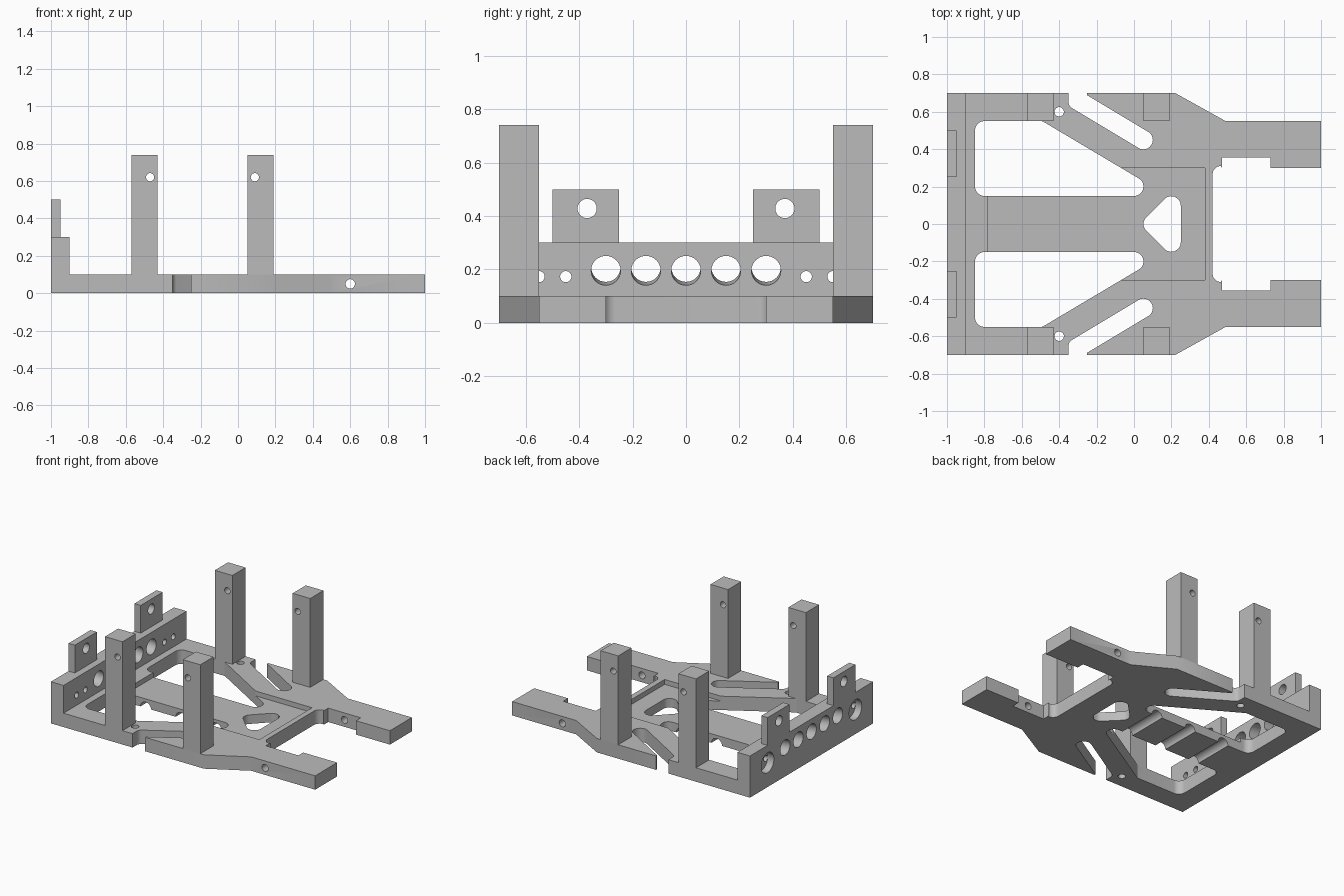
import bpy, bmesh, math
from mathutils import Vector

cube = bpy.data.objects.get("Cube")
if cube:
    bpy.data.objects.remove(cube, do_unlink=True)

grey = bpy.data.materials.new("light_grey")
grey.use_nodes = True
colour = (0.5, 0.5, 0.5, 1)
grey.diffuse_color = colour
grey.node_tree.nodes["Principled BSDF"].inputs["Base Color"].default_value = colour

AXES = {"x": lambda a, b, h: (h, a, b),
        "y": lambda a, b, h: (a, h, b),
        "z": lambda a, b, h: (a, b, h)}


def rounded(corners, steps=8):
    """Turn (x, y) or (x, y, radius) corners into a filleted outline."""
    out = []
    n = len(corners)
    for i, c in enumerate(corners):
        p = Vector(c[:2])
        if len(c) == 2:
            out.append(p)
            continue
        r = c[2]
        a = (Vector(corners[i - 1][:2]) - p).normalized()
        b = (Vector(corners[(i + 1) % n][:2]) - p).normalized()
        half = a.angle(b) / 2
        centre = p + (a + b).normalized() * r / math.sin(half)
        t = r / math.tan(half)
        v0, v1 = p + a * t - centre, p + b * t - centre
        for k in range(steps + 1):
            f = k / steps
            d = v0 * (1 - f) + v1 * f
            out.append(centre + d.normalized() * r)
    return out


def prism(name, pts, h0, h1, axis="z", shear=0.0):
    """Extrude an outline from h0 to h1 along an axis."""
    bm = bmesh.new()
    put = AXES[axis]
    low = [bm.verts.new(put(p[0], p[1] + shear, h0)) for p in pts]
    high = [bm.verts.new(put(p[0], p[1], h1)) for p in pts]
    bm.faces.new(low)
    bm.faces.new(high)
    for i in range(len(pts)):
        j = (i + 1) % len(pts)
        bm.faces.new((low[i], low[j], high[j], high[i]))
    bmesh.ops.recalc_face_normals(bm, faces=bm.faces)
    me = bpy.data.meshes.new(name)
    bm.to_mesh(me)
    bm.free()
    me.materials.append(grey)
    ob = bpy.data.objects.new(name, me)
    bpy.context.collection.objects.link(ob)
    return ob


def box(name, x0, x1, y0, y1, z0, z1):
    return prism(name, [(x0, y0), (x1, y0), (x1, y1), (x0, y1)], z0, z1)


def rod(a, b, r, h0, h1, axis, shear=0.0, n=32):
    pts = [(a + r * math.cos(math.tau * k / n), b + r * math.sin(math.tau * k / n))
           for k in range(n)]
    return prism("cutter", pts, h0, h1, axis, shear)


def flip(pts, s):
    return [(p[0], p[1] * s) for p in pts]


def cut(ob, cutters):
    bpy.ops.object.select_all(action="DESELECT")
    bpy.context.view_layer.objects.active = ob
    ob.select_set(True)
    for c in cutters:
        c.hide_render = True
        m = ob.modifiers.new("cut", "BOOLEAN")
        m.operation = "DIFFERENCE"
        m.solver = "EXACT"
        m.object = c
        bpy.ops.object.modifier_apply(modifier=m.name)
        bpy.data.objects.remove(c, do_unlink=True)
    bpy.ops.object.shade_smooth_by_angle(angle=math.radians(30))


# Base plate with two forward arms
side = rounded([(0.42, 0.3, 0.04), (0.47, 0.3), (0.47, 0.355), (0.73, 0.355),
                (0.73, 0.3), (1, 0.3), (1, 0.55), (0.49, 0.55), (0.22, 0.7), (-1, 0.7)][1:])
inner = rounded([(0.42, 0), (0.42, 0.31, 0.045), (0.47, 0.31)])[1:-1]
half = inner + side
base = prism("base_plate", half + flip(reversed(half), -1), 0, 0.1)

window = rounded([(-0.85, 0.15, 0.05), (0.05, 0.15, 0.049), (0.05, 0.229, 0.049),
                  (-0.49, 0.55, 0.03), (-0.85, 0.55, 0.05)])
slot = rounded([(-0.35, 0.8), (-0.35, 0.631, 0.04), (0.067, 0.381, 0.049),
                (0.119, 0.467, 0.049), (-0.25, 0.688), (-0.25, 0.8)])
triangle = rounded([(0.03, 0, 0.05), (0.25, -0.22, 0.05), (0.25, 0.22, 0.05)])

cutters = [box("cutter", -0.78, 0.38, -0.3, 0.3, 0.065, 0.2),
           prism("cutter", triangle, -0.1, 0.2)]
for s in (-1, 1):
    cutters += [prism("cutter", flip(window, s), -0.1, 0.2),
                prism("cutter", flip(slot, s), -0.1, 0.2),
                rod(-0.4, 0.6 * s, 0.025, -0.1, 0.2, "z")]
cutters.append(rod(0.6, 0.05, 0.025, -0.8, 0.8, "y"))
# Strap grooves under the centre strip
for x in (-0.63, -0.35, -0.07):
    cutters.append(rod(x, 0, 0.042, -0.17, 0.17, "y"))
cut(base, cutters)

# End wall with cable holes and shallow round pockets
wall = box("end_wall", -1, -0.9, -0.7, 0.7, 0.1, 0.3)
cutters = [rod(0.15 * i, 0.193, 0.055, -1.02, -0.88, "x", 0.018) for i in range(-2, 3)]
for s in (-1, 1):
    cutters.append(rod(0.5 * s, 0.175, 0.072, -1.1, -0.95, "x"))
    cutters += [rod(y * s, 0.173, 0.021, -1.1, -0.8, "x") for y in (0.45, 0.55)]
cut(wall, cutters)

# Mounting tabs and posts
for s, label in ((-1, "right"), (1, "left")):
    y0, y1 = sorted((0.25 * s, 0.5 * s))
    tab = box(label + "_tab", -1, -0.95, y0, y1, 0.3, 0.5)
    cut(tab, [rod(0.37 * s, 0.428, 0.036, -1.1, -0.8, "x")])
    y0, y1 = sorted((0.55 * s, 0.7 * s))
    for x, hole, end in ((-0.57, -0.47, "rear"), (0.05, 0.09, "front")):
        post = box(f"{label}_{end}_post", x, x + 0.14, y0, y1, 0.1, 0.74)
        cut(post, [rod(hole, 0.62, 0.022, -0.9, 0.9, "y")])
